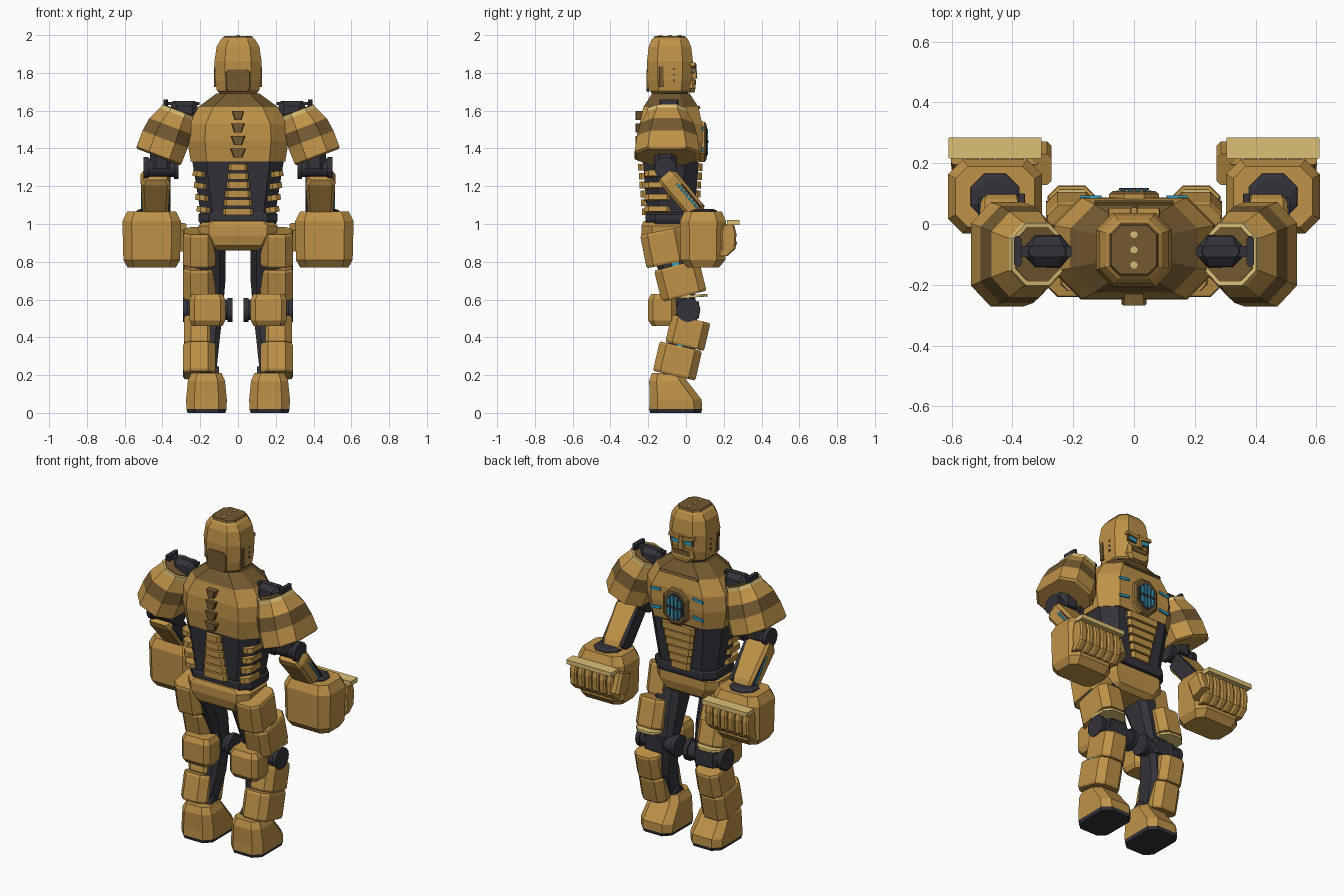
import bpy, math
from mathutils import Matrix, Euler, Vector

if "Cube" in bpy.data.objects:
    bpy.data.objects.remove(bpy.data.objects["Cube"])


def material(name, rgb):
    m = bpy.data.materials.new(name)
    m.use_nodes = True
    m.diffuse_color = (*rgb, 1)
    m.node_tree.nodes["Principled BSDF"].inputs["Base Color"].default_value = (*rgb, 1)
    return m


GOLD = material("gold", (0.52, 0.29, 0.065))
BROWN = material("dark gold", (0.17, 0.10, 0.03))
LIGHT = material("pale brass", (0.72, 0.53, 0.18))
DARK = material("charcoal", (0.034, 0.032, 0.041))
BLUE = material("blue glow", (0.03, 0.36, 0.56))


def loft(name, rings, mats, loc=(0, 0, 0), tilt=(0, 0, 0), cham=0.4, mirror=False):
    """Stack chamfered rectangles: each ring is (z, half_x, half_y, centre_x, centre_y)."""
    mats = mats if isinstance(mats, list) else [mats]
    verts, faces, index = [], [], []
    for ring in rings:
        z, hx, hy, cx, cy = (tuple(ring) + (0, 0))[:5]
        c = cham * min(hx, hy)
        for sx, sy, first in ((1, 1, 1), (-1, 1, 0), (-1, -1, 1), (1, -1, 0)):
            pair = [(hx, hy - c), (hx - c, hy)]
            for px, py in (pair if first else pair[::-1]):
                verts.append((cx + sx * px, cy + sy * py, z))
    for r in range(len(rings) - 1):
        for i in range(8):
            j = (i + 1) % 8
            faces.append((r * 8 + i, r * 8 + j, r * 8 + 8 + j, r * 8 + 8 + i))
            index.append(min(r, len(mats) - 1))
    top = (len(rings) - 1) * 8
    faces += [tuple(range(7, -1, -1)), tuple(range(top, top + 8))]
    index += [0, len(mats) - 1]
    mesh = bpy.data.meshes.new(name)
    mesh.from_pydata(verts, [], faces)
    for m in mats:
        mesh.materials.append(m)
    mesh.polygons.foreach_set("material_index", index)
    turn = Euler([math.radians(a) for a in tilt]).to_matrix().to_4x4()
    mesh.transform(Matrix.Translation(Vector(loc)) @ turn)
    ob = bpy.data.objects.new(name, mesh)
    bpy.context.collection.objects.link(ob)
    if mirror:
        ob.modifiers.new("Mirror", 'MIRROR').use_mirror_merge = False


def box(name, loc, half, mat, tilt=(0, 0, 0), mirror=False, cham=0.2):
    hx, hy, hz = half
    loft(name, [(-hz, hx, hy), (hz, hx, hy)], mat, loc, tilt, cham, mirror)


def hinge(name, x0, x1, y, z, r):
    """Mirrored round joint lying along x, with a wider disc at each end."""
    for part, a, b, rad in (("pin", x0, x1, r * 0.85), ("inner_disc", x0, x0 + 0.025, r),
                            ("outer_disc", x1 - 0.025, x1, r)):
        bpy.ops.mesh.primitive_cylinder_add(vertices=16, radius=rad, depth=b - a)
        ob = bpy.context.object
        ob.name = name + "_" + part
        ob.data.transform(Matrix.Translation(((a + b) / 2, y, z)) @ Matrix.Rotation(math.pi / 2, 4, 'Y'))
        ob.data.materials.append(DARK)
        ob.modifiers.new("Mirror", 'MIRROR').use_mirror_merge = False


# Torso, collar, waist and pelvis
MID = (0, -0.08, 0)
loft("chest", [(1.33, .25, .155), (1.44, .268, .168), (1.53, .262, .166), (1.62, .21, .145),
               (1.69, .115, .1)], [GOLD, GOLD, GOLD, BROWN], MID, cham=0.55)
loft("waist", [(1.04, .195, .125), (1.34, .243, .148)], DARK, MID, cham=0.5)
loft("belt", [(1.0, .2, .13), (1.02, .21, .135), (1.05, .21, .135), (1.06, .2, .13)], DARK, MID)
loft("pelvis", [(.86, .145, .09), (.885, .17, .12), (.94, .205, .135), (.99, .21, .135),
                (1.015, .18, .125)], GOLD, (0, -.1, 0))
loft("neck", [(1.66, .1, .09), (1.72, .1, .09)], DARK, MID)

# Spine plates, then lumbar and belly plates
for i in range(4):
    w = .032 + .003 * i
    loft("spine_plate", [(-.024, w * .55, .024), (.022, w, .024)], BROWN,
         (0, -.244, 1.575 - .066 * i), cham=.2)
for i in range(6):
    z = 1.3 - .047 * i
    box("lumbar_plate", (0, -.225 + .004 * i, z), (.05 + .006 * i, .028, .018), GOLD, cham=.5)
    box("belly_plate", (0, .06 - .004 * i, z), (.11 - .009 * i, .028, .019), GOLD, cham=.5)
for i in range(4):
    box("side_rib", (.204 - .007 * i, -.15, 1.265 - .063 * i), (.036, .07, .015), GOLD,
        (0, -8, 0), True, .6)

# Chest emblem: octagonal frame with a glowing grille
GRILLE, FACING = (0, .088, 1.435), (-90, 0, 0)
loft("grille_frame", [(-.02, .083, .108), (.01, .083, .108), (.02, .07, .094)], [GOLD, BROWN],
     GRILLE, FACING, .6)
loft("grille_recess", [(.015, .058, .08), (.023, .058, .08)], DARK, GRILLE, FACING, .65)
for x in (-.036, -.012, .012, .036):
    box("grille_bar", (x, .113, 1.435), (.007, .003, .078 - .8 * abs(x)), BLUE)
box("grille_crossbar", (0, .115, 1.435), (.05, .003, .007), DARK)
for z in (1.395, 1.505):
    box("chest_light", (.142, .088, z), (.035, .005, .008), BLUE, (0, 8, 0), True)
box("collar_bar", (0, .063, 1.615), (.13, .012, .008), BROWN, (25, 0, 0))

# Head
HEAD = (0, -.085, 0)
loft("head", [(1.685, .09, .09), (1.705, .112, .108), (1.76, .12, .118), (1.86, .125, .122),
              (1.94, .113, .112), (1.975, .092, .097), (1.985, .08, .088)], GOLD, HEAD, cham=.45)
loft("crown_plate", [(1.975, .085, .09), (1.996, .074, .08)], BROWN, HEAD)
for y in (-.05, 0, .05):
    box("crown_stud", (0, -.085 + y, 1.997), (.011, .011, .003), LIGHT, cham=.6)
loft("nape_panel", [(-.008, .066, .062), (.004, .062, .058)], BROWN, (0, -.205, 1.76), (90, 0, 0), .25)
box("ear_slot", (.118, -.13, 1.78), (.01, .012, .055), BROWN, mirror=True)
for z in (1.76, 1.79, 1.82):
    box("ear_stud", (.12, -.065, z), (.005, .005, .005), DARK, mirror=True)
box("eye_band", (0, .034, 1.814), (.076, .006, .018), BROWN)
box("eye", (.043, .041, 1.812), (.026, .004, .01), BLUE, (0, -8, 0), True)
box("brow", (.045, .036, 1.838), (.04, .016, .009), GOLD, (0, -10, 0), True)
loft("nose", [(1.77, .018, .02), (1.85, .01, .014)], GOLD, (0, .04, 0))
loft("jaw_guard", [(1.695, .05, .03), (1.72, .075, .035), (1.775, .07, .03)], GOLD, (0, .015, 0))
box("mouth", (0, .049, 1.75), (.05, .004, .014), BROWN)

# Shoulder pads: rings along the sloping upper arm, with a pale rim round an open socket
PAD, SLOPE = (.37, -.1, 1.49), (0, -21, 0)
loft("shoulder_pad", [(-.145, .12, .155), (-.135, .127, .172), (-.045, .128, .16), (.03, .118, .14),
                      (.11, .09, .1, -.01)], [GOLD, GOLD, BROWN, GOLD], PAD, SLOPE, .55, True)
loft("shoulder_trim", [(.1, .094, .106, -.01), (.122, .09, .103, -.01)], LIGHT, PAD, SLOPE, .55, True)
loft("shoulder_socket", [(.115, .078, .09, -.01), (.126, .078, .09, -.01)], BROWN, PAD, SLOPE, .55, True)
loft("shoulder_link", [(1.56, .075, .055), (1.625, .07, .05), (1.65, .06, .018)], DARK,
     (.285, -.09, 0), cham=.6, mirror=True)
box("shoulder_bar", (.295, -.09, 1.637), (.09, .018, .008), DARK, mirror=True)
box("shoulder_pin", (.383, -.09, 1.635), (.012, .05, .024), DARK, mirror=True, cham=.6)

# Elbows and forearms: gold outside, charcoal inside
box("upper_arm", (.405, -.11, 1.36), (.06, .06, .07), DARK, mirror=True, cham=.5)
hinge("elbow", .315, .5, -.11, 1.297, .058)
ARM, LEAN = (.437, -.02, 1.155), (40, 0, 0)
loft("forearm", [(-.14, .058, .04), (-.1, .068, .052), (.11, .078, .054), (.14, .062, .045)],
     GOLD, ARM, LEAN, .3, True)
box("forearm_inner_plate", (.37, -.012, 1.157), (.012, .045, .12), DARK, LEAN, True)
box("forearm_light", (.508, .005, 1.15), (.006, .005, .085), BLUE, LEAN, True)
box("forearm_seam", (.506, .018, 1.16), (.006, .005, .1), DARK, LEAN, True)

# Fists with a pale knuckle ledge
HAND = (.457, .09, 0)
loft("wrist", [(1.04, .085, .08), (1.07, .08, .075), (1.08, .06, .055)], DARK, HAND, cham=.6, mirror=True)
loft("fist", [(.77, .128, .085), (.81, .15, .118), (1.015, .155, .122), (1.065, .13, .1)],
     GOLD, HAND, cham=.4, mirror=True)
box("knuckle_ledge", (.457, .25, 1.008), (.153, .034, .013), LIGHT, mirror=True, cham=.05)
for i in range(6):
    loft("finger", [(.83, .02, .025, 0, -.03), (.87, .022, .038), (.95, .022, .042), (.995, .022, .03)],
         GOLD, (.335 + .049 * i, .225, 0), mirror=True)
box("thumb", (.302, .2, .93), (.03, .055, .06), GOLD, (20, 0, 0), True, .5)

# Legs: dark core, tilted armour segments, joints
loft("leg_core", [(.17, .05, .06, .17, -.08), (.36, .065, .075, .165, -.02), (.54, .07, .06, .15, 0),
                  (.72, .08, .08, .145, -.05), (.92, .08, .1, .145, -.12)], DARK, mirror=True)


def shell(name, y, z, hy, hz, lean, hx=.085):
    loft(name, [(-hz, hx * .94, hy * .95), (-hz * .85, hx, hy), (hz * .85, hx, hy),
                (hz, hx * .94, hy * .95)], GOLD, (.205, y, z), (lean, 0, 0), .45, True)


shell("upper_thigh", -.118, .875, .11, .09, 11)
shell("lower_thigh", -.03, .7, .122, .085, 14)
shell("upper_shin", .01, .425, .105, .075, -13, .08)
shell("lower_shin", -.045, .275, .115, .08, -13)
box("thigh_trim", (.205, .025, .617), (.08, .09, .007), LIGHT, (4, 0, 0), True, .5)
box("thigh_light", (.265, -.055, .787), (.012, .022, .022), BLUE, (11, 0, 0), True)
box("shin_light", (.258, -.035, .352), (.024, .018, .02), BLUE, (-13, 0, 0), True)
loft("calf_guard", [(.46, .08, .055), (.49, .095, .075), (.6, .095, .075), (.63, .08, .06)],
     GOLD, (.162, -.125, 0), cham=.35, mirror=True)
hinge("knee", .03, .29, .012, .545, .064)
box("knee_block", (.17, .025, .545), (.075, .045, .045), DARK, (0, 0, 0), True, .4)

# Feet
hinge("ankle", .1, .25, -.08, .2, .045)
loft("foot", [(0, .1, .135, 0, 0), (.02, .106, .14, 0, 0), (.07, .108, .138, 0, 0),
              (.17, .098, .1, 0, -.04), (.21, .08, .08, 0, -.045)], [DARK, GOLD],
     (.167, -.055, 0), cham=.4, mirror=True)
